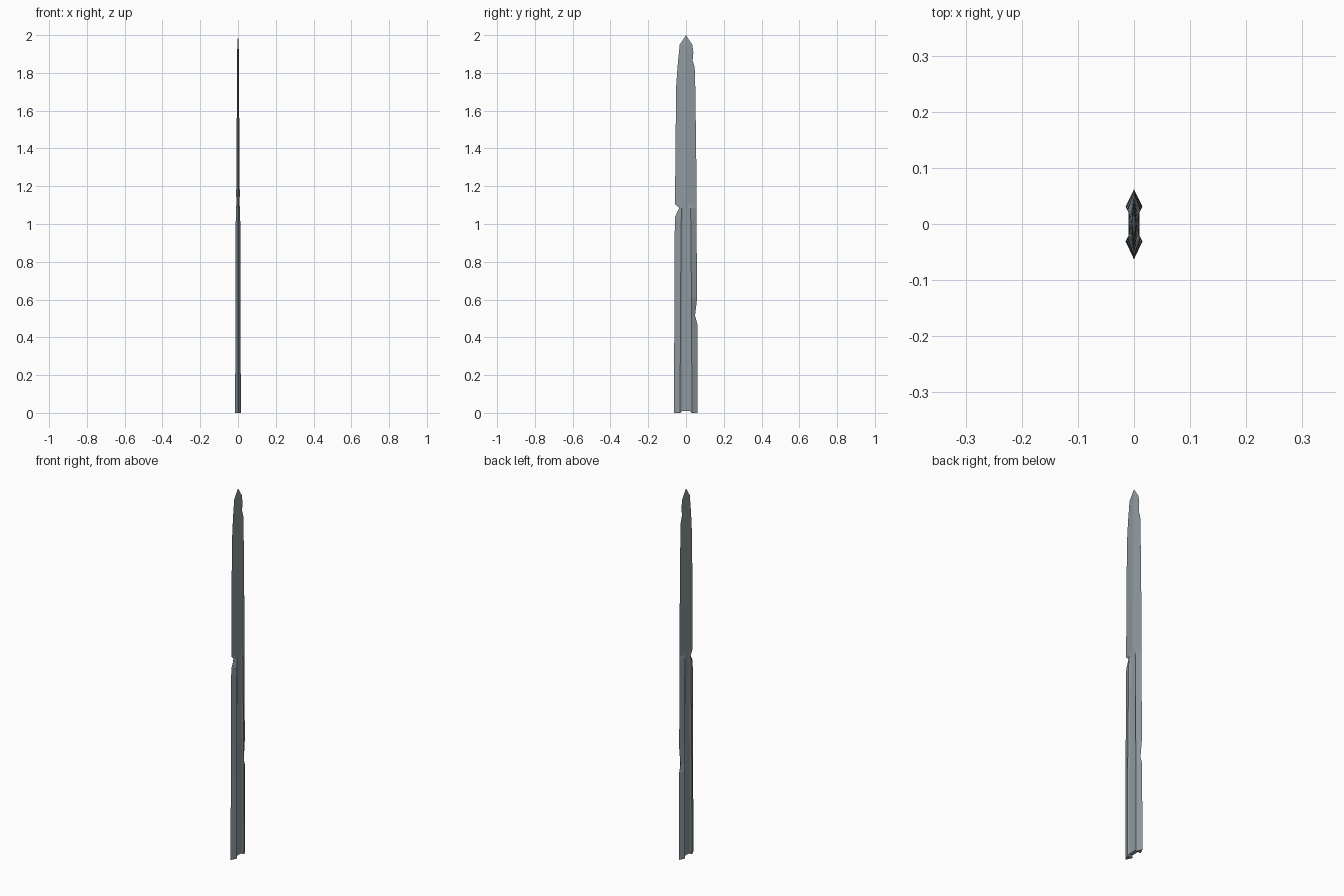
import bpy, bmesh

if "Cube" in bpy.data.objects:
    bpy.data.objects.remove(bpy.data.objects["Cube"])

steel = bpy.data.materials.new("blue grey steel")
steel.diffuse_color = (0.27, 0.32, 0.345, 1)
steel.use_nodes = True
steel.node_tree.nodes["Principled BSDF"].inputs["Base Color"].default_value = steel.diffuse_color

# Grooved lower blade: z, left edge, right edge, ridge half thickness, ridge y
lower = [
    (0.00, -0.063, 0.062, 0.0150, 0.031),
    (0.47, -0.062, 0.060, 0.0140, 0.030),
    (0.515, -0.062, 0.048, 0.0138, 0.030),
    (0.61, -0.061, 0.059, 0.0135, 0.029),
    (0.95, -0.060, 0.056, 0.0122, 0.026),
    (1.04, -0.057, 0.056, 0.0118, 0.025),
    (1.085, -0.036, 0.056, 0.0115, 0.024),
]
# Flat upper blade: z, left edge, right edge, centre half thickness
upper = [
    (1.105, -0.058, 0.056, 0.0095),
    (1.38, -0.056, 0.054, 0.0078),
    (1.73, -0.052, 0.049, 0.0055),
    (1.83, -0.045, 0.046, 0.0049),
    (1.865, -0.042, 0.035, 0.0046),
    (1.91, -0.037, 0.039, 0.0042),
    (1.95, -0.033, 0.033, 0.0036),
]


def section(left, right, half):
    """Closed outline: left edge, +x side, right edge, mirrored -x side."""
    return ([left] + half + [right]
            + [(-x, y, z) for x, y, z in reversed(half)])


bm = bmesh.new()
rings = []
for z, l, r, t, y in lower:
    fz = 0.01 if z == 0 else z          # groove floor starts slightly higher
    fx = t * 0.66
    fy = y * 0.68
    half = [(t, -y, z), (fx, -fy, fz), (fx * 0.95, 0, fz), (fx, fy, fz), (t, y, z)]
    rings.append(section((0, l, z), (0, r, z), half))
for i, (z, l, r, t) in enumerate(upper):
    half = []
    for f in (-0.40, -0.25, 0, 0.25, 0.40):
        y = f * (-l if f < 0 else r)
        cz = 1.15 if i == 0 and f == 0 else z   # pointed end of the groove
        half.append((t * (1 - abs(f)), y, cz))
    rings.append(section((0, l, z), (0, r, z), half))

# Skin the sections, close the base and bring the tip to a point
rows = [[bm.verts.new(p) for p in ring] for ring in rings]
n = len(rows[0])
for a, b in zip(rows, rows[1:]):
    for i in range(n):
        j = (i + 1) % n
        bm.faces.new((a[i], a[j], b[j], b[i]))
tip = bm.verts.new((0, 0, 2.0))
for i in range(n):
    bm.faces.new((rows[-1][i], rows[-1][(i + 1) % n], tip))
base = rows[0]
bm.faces.new((base[0], base[1], base[-1]))
for i in range(1, 5):
    bm.faces.new((base[i], base[i + 1], base[n - i - 1], base[n - i]))
bm.faces.new((base[5], base[6], base[7]))
bmesh.ops.recalc_face_normals(bm, faces=bm.faces[:])

mesh = bpy.data.meshes.new("blade")
bm.to_mesh(mesh)
bm.free()
mesh.materials.append(steel)
blade = bpy.data.objects.new("blade", mesh)
bpy.context.collection.objects.link(blade)
